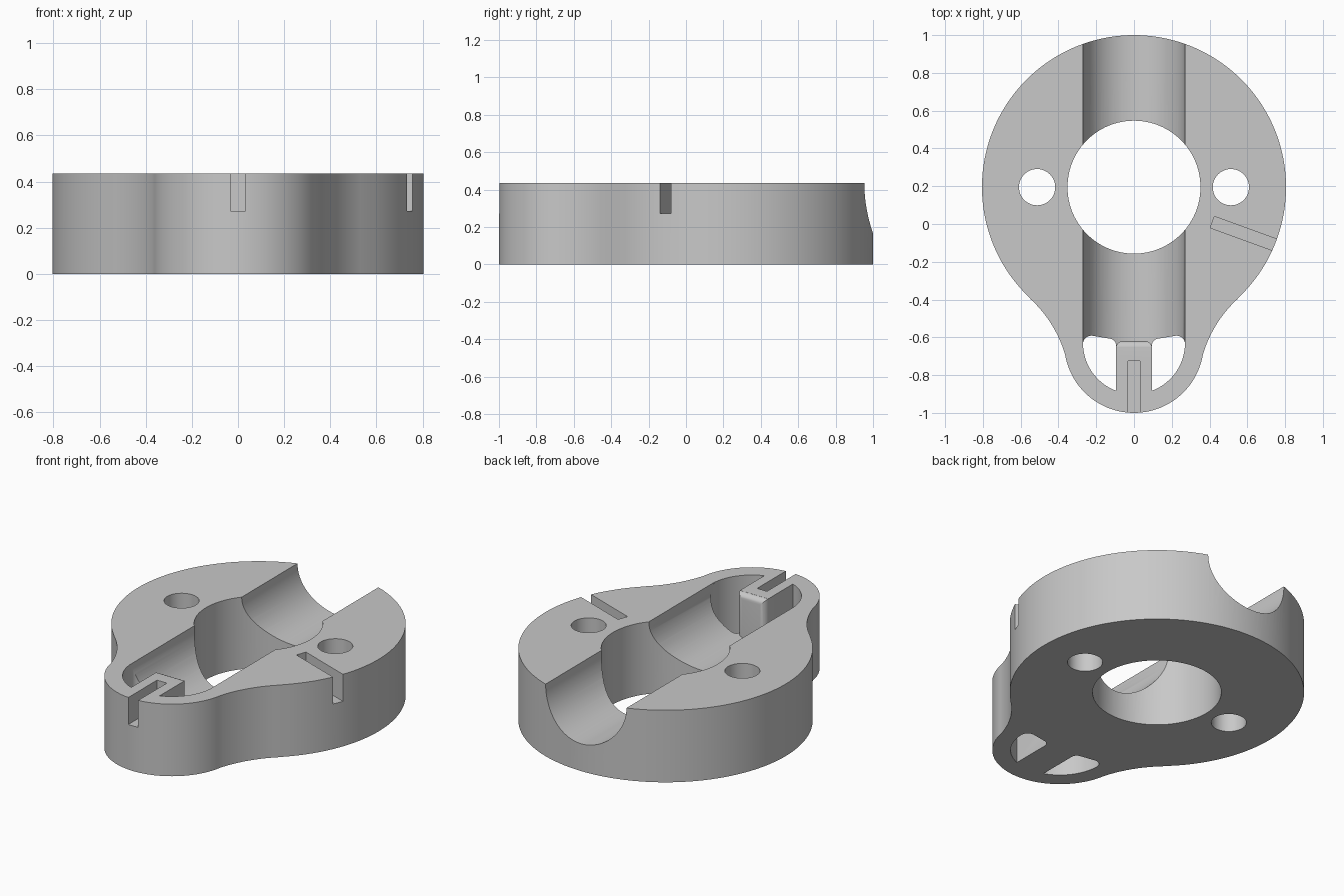
import bpy
import bmesh
from math import cos, sin, radians, atan2, degrees, pi
from mathutils import Matrix, Vector

cube = bpy.data.objects.get("Cube")
if cube:
    bpy.data.objects.remove(cube, do_unlink=True)

HEIGHT = 0.435
SLOT_FLOOR = 0.272
MAIN = Vector((0, 0.195))      # centre of the large round
NOSE = Vector((0, -0.63))      # centre of the small round
FILLET = Vector((0.985, -0.873))  # centre of the concave flank
GROOVE_R = 0.27
TAB_X = 0.095

metal = bpy.data.materials.new("plain grey")
metal.use_nodes = True
grey = (0.58, 0.58, 0.58, 1)
metal.diffuse_color = grey
metal.node_tree.nodes["Principled BSDF"].inputs["Base Color"].default_value = grey


def arc(centre, radius, start, end, steps):
    angles = [radians(start + (end - start) * i / steps) for i in range(steps + 1)]
    return [(centre[0] + radius * cos(a), centre[1] + radius * sin(a)) for a in angles]


def mirrored(points):
    return [(-x, y) for x, y in reversed(points)]


def add_mesh(name, bm, matrix=None):
    if matrix:
        bm.transform(matrix)
    bmesh.ops.recalc_face_normals(bm, faces=bm.faces)
    mesh = bpy.data.meshes.new(name)
    bm.to_mesh(mesh)
    bm.free()
    mesh.materials.append(metal)
    obj = bpy.data.objects.new(name, mesh)
    bpy.context.collection.objects.link(obj)
    return obj


def prism(name, points, low, high, matrix=None):
    bm = bmesh.new()
    face = bm.faces.new([bm.verts.new((x, y, low)) for x, y in points])
    top = bmesh.ops.extrude_face_region(bm, geom=[face])["geom"]
    verts = [g for g in top if isinstance(g, bmesh.types.BMVert)]
    bmesh.ops.translate(bm, vec=(0, 0, high - low), verts=verts)
    return add_mesh(name, bm, matrix)


def box(x0, x1, y0, y1):
    return [(x0, y0), (x1, y0), (x1, y1), (x0, y1)]


def combine(target, tool, operation="DIFFERENCE"):
    tool.hide_render = True
    mod = target.modifiers.new(operation.lower(), "BOOLEAN")
    mod.operation = operation
    mod.solver = "EXACT"
    mod.object = tool
    with bpy.context.temp_override(object=target, active_object=target):
        bpy.ops.object.modifier_apply(modifier=mod.name)
    bpy.data.objects.remove(tool, do_unlink=True)


# Pear-shaped body: nose arc, concave flank, main arc, then mirrored
to_main = degrees(atan2(FILLET.y - MAIN.y, FILLET.x))
to_nose = degrees(atan2(FILLET.y - NOSE.y, FILLET.x))
half = arc(NOSE, 0.37, -90, to_nose, 24)
half += arc(FILLET, 0.646, to_nose + 180, to_main + 180, 16)[1:]
half += arc(MAIN, 0.805, to_main, 90, 64)[1:]
body = prism("body", half + mirrored(half)[1:-1], 0, HEIGHT)

# Half-round groove along the top
profile = [(-GROOVE_R, 0.6)] + arc((0, HEIGHT), GROOVE_R, 181, 359, 48) + [(GROOVE_R, 0.6)]
combine(body, prism("groove_cutter", profile, -1.2, 0.65, Matrix.Rotation(pi / 2, 4, "X")))

# Central bore and two bolt holes
for name, x, radius, steps in (("bore", 0, 0.352, 96), ("left_hole", 0.513, 0.096, 48),
                               ("right_hole", -0.513, 0.096, 48)):
    ring = arc((x, MAIN.y), radius, 0, 360, steps)[:-1]
    combine(body, prism(name + "_cutter", ring, -0.1, 0.6))

# Through pockets on both sides of the tab
pocket = arc(NOSE, GROOVE_R, -69.4, -4, 20)
pocket += arc((0.225, -0.636), 0.045, 0, 105, 10)
pocket += arc((0.13, -0.642), 0.035, 98, 180, 8)
for points in (pocket, mirrored(pocket)):
    combine(body, prism("pocket_cutter", points, -0.1, 0.6))

# Rounded end of the tab
bm = bmesh.new()
front = -0.62
bmesh.ops.create_cube(bm, size=1)
for v in bm.verts:
    v.co = (TAB_X * (1 if v.co.x > 0 else -1),
            front if v.co.y > 0 else -0.72,
            HEIGHT if v.co.z > 0 else 0.1)
edges = [e for e in bm.edges
         if all(v.co.y > front - 0.01 for v in e.verts) and any(v.co.z > 0.3 for v in e.verts)]
bmesh.ops.bevel(bm, geom=edges, offset=0.035, segments=6, profile=0.5, affect="EDGES")
combine(body, add_mesh("tab_end", bm), "UNION")

# Narrow slots: one in the tab, one on each side
combine(body, prism("tab_slot_cutter", box(-0.033, 0.033, -1.2, -0.725), SLOT_FLOOR, 0.6))
for angle in (-20, 200):
    side = 1 if angle < 0 else -1
    place = Matrix.Translation((0.415 * side, 0.01, 0)) @ Matrix.Rotation(radians(angle), 4, "Z")
    combine(body, prism("side_slot_cutter", box(0, 0.6, -0.032, 0.032), SLOT_FLOOR, 0.6, place))

# Smooth curved walls, sharp edges
bpy.ops.object.select_all(action="DESELECT")
body.select_set(True)
bpy.context.view_layer.objects.active = body
bpy.ops.object.shade_smooth_by_angle(angle=radians(30))
